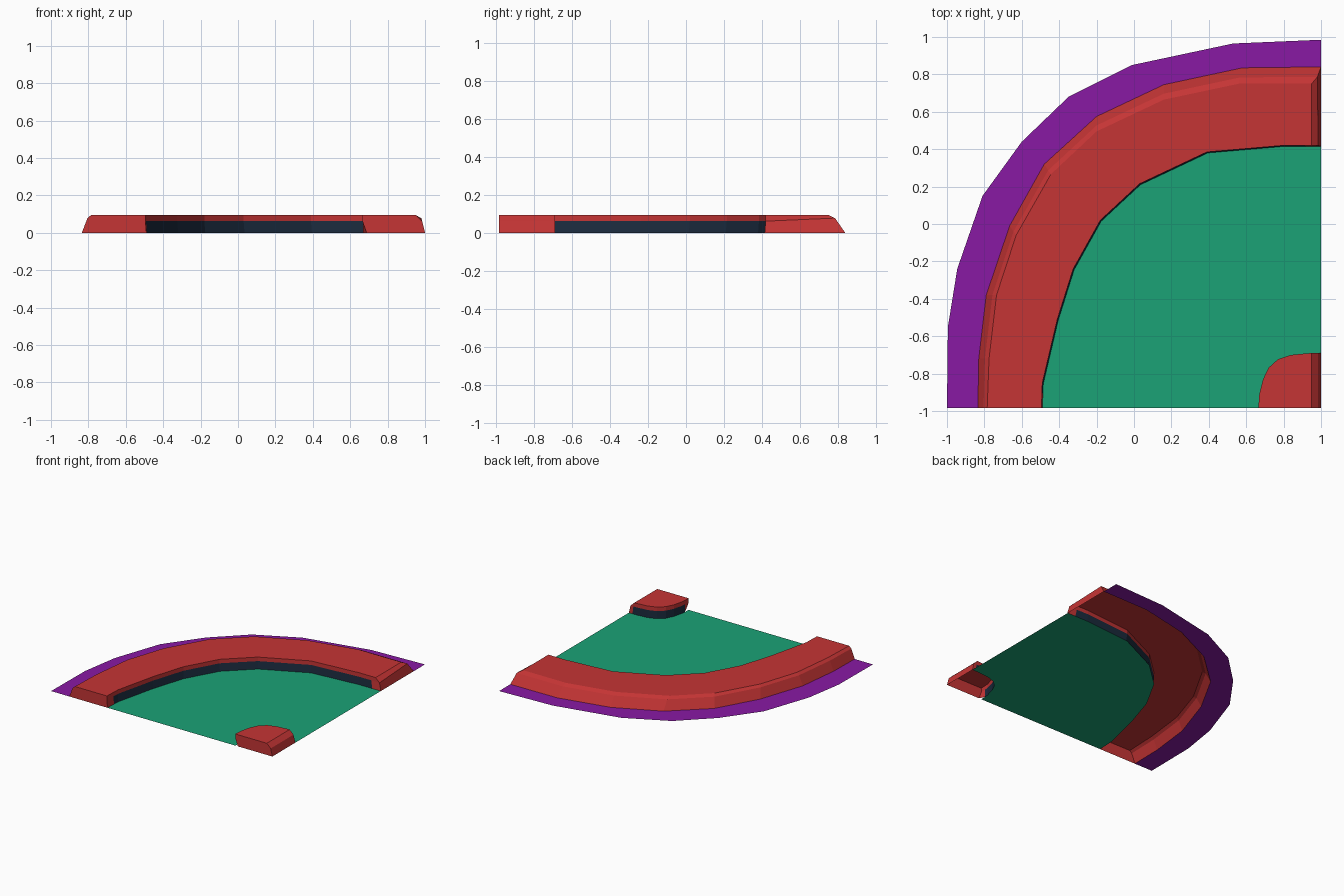
import bpy

if "Cube" in bpy.data.objects:
    bpy.data.objects.remove(bpy.data.objects["Cube"])

TOP, MID, LIP = 0.095, 0.078, 0.062      # heights of wall top, bevel and band
F = -0.985                               # front edge


def material(name, rgb):
    m = bpy.data.materials.new(name)
    m.diffuse_color = (*rgb, 1)
    m.use_nodes = True
    m.node_tree.nodes["Principled BSDF"].inputs["Base Color"].default_value = m.diffuse_color
    return m


RED = material("red", (0.56, 0.035, 0.035))
GREEN = material("green", (0.011, 0.36, 0.18))
PURPLE = material("purple", (0.25, 0.01, 0.37))
DARK = material("dark", (0.011, 0.024, 0.048))


def build(name, faces, mat):
    """Make a flat-shaded object from faces given as point lists, sharing vertices."""
    verts, index, polys = [], {}, []
    for face in faces:
        poly = []
        for p in face:
            key = tuple(round(c, 5) for c in p)
            if key not in index:
                index[key] = len(verts)
                verts.append(key)
            poly.append(index[key])
        polys.append(poly)
    mesh = bpy.data.meshes.new(name)
    mesh.from_pydata(verts, [], polys)
    mesh.materials.append(mat)
    obj = bpy.data.objects.new(name, mesh)
    bpy.context.collection.objects.link(obj)
    return obj


def lerp(a, b, t):
    return tuple(u + (v - u) * t for u, v in zip(a, b))


def row(path, z, end_x=1.0):
    """Lift a plan path to height z, with an extra column near each end."""
    pts = [(x, y, z) for x, y in path]
    pts[-1] = (end_x, pts[-1][1], z)
    return [pts[0], lerp(pts[0], pts[1], 0.6), *pts[1:-1],
            lerp(pts[-2], pts[-1], 0.6), pts[-1]]


def strip(a, b):
    return [(a[i], b[i], b[i + 1], a[i + 1]) for i in range(len(a) - 1)]


# Plan outlines, from the front edge round to the right edge
border = [(-1, F), (-0.995, -0.55), (-0.945, -0.24), (-0.81, 0.15), (-0.60, 0.44),
          (-0.35, 0.68), (-0.01, 0.85), (0.53, 0.965), (1, 0.985)]
outer = [(-0.835, F), (-0.83, -0.72), (-0.79, -0.38), (-0.665, -0.01), (-0.48, 0.32),
         (-0.20, 0.575), (0.16, 0.745), (0.58, 0.835), (1, 0.84)]
crest = [(-0.785, F), (-0.775, -0.72), (-0.735, -0.38), (-0.63, -0.06), (-0.445, 0.265),
         (-0.20, 0.495), (0.16, 0.665), (0.56, 0.75), (1, 0.75)]
inner = [(-0.495, F), (-0.49, -0.85), (-0.41, -0.51), (-0.325, -0.24), (-0.18, 0.02),
         (0.03, 0.215), (0.39, 0.385), (0.80, 0.42), (1, 0.42)]
corner = [(0.665, F), (0.67, -0.91), (0.69, -0.83), (0.72, -0.768), (0.77, -0.723),
          (0.84, -0.70), (0.92, -0.692), (1, -0.69)]

# Flat outer border
build("outer_border", strip(row(border, 0), row(outer, 0)), PURPLE)

# Outer curved wall: open-bottomed shell with a bevelled outside and sloped right end
o0 = row(outer, 0)
o1 = row([lerp(a, b, 0.6) for a, b in zip(outer, crest)], MID, 0.98)
o2 = row(crest, TOP, 0.95)
i2 = row(inner, TOP, 0.95)
i1 = row(inner, LIP, 0.985)
i0 = row([(x + 0.005, y - (0.005 if y > F else 0)) for x, y in inner], 0)
low = strip(i1, i0)
faces = strip(o0, o1) + strip(o1, o2) + strip(o2, i2) + strip(i2, i1)
faces += [low[0], low[-1]]
for k in (0, -1):
    caps = [(o0[k], i0[k], i1[k], o1[k]), (o1[k], i1[k], i2[k], o2[k])]
    faces += caps if k == 0 else [c[::-1] for c in caps]
build("outer_wall", faces, RED)
build("outer_wall_band", low[1:-1], DARK)

# Inner corner block: same construction around a small rounded corner
c2, c1 = row(corner, TOP, 0.95), row(corner, LIP, 0.985)
c0 = row(corner, 0)
c0[0] = (0.688, F, 0)
e0, e1, e2 = (1, F, 0), (0.985, F, LIP), (0.95, F, TOP)
low = strip(c0, c1)
faces = strip(c1, c2) + [low[0], low[-1]]
faces += [[e2] + c2[::-1],
          (c0[0], e0, e1, c1[0]), (c1[0], e1, e2, c2[0]),
          (e0, c0[-1], c1[-1], e1), (e1, c1[-1], c2[-1], e2)]
build("corner_block", faces, RED)
build("corner_block_band", low[1:-1], DARK)

# Flat floor between the wall and the corner block
floor = [(x, y, 0) for x, y in inner] + [(x, y, 0) for x, y in corner[::-1]]
build("floor", [floor[::-1]], GREEN)
